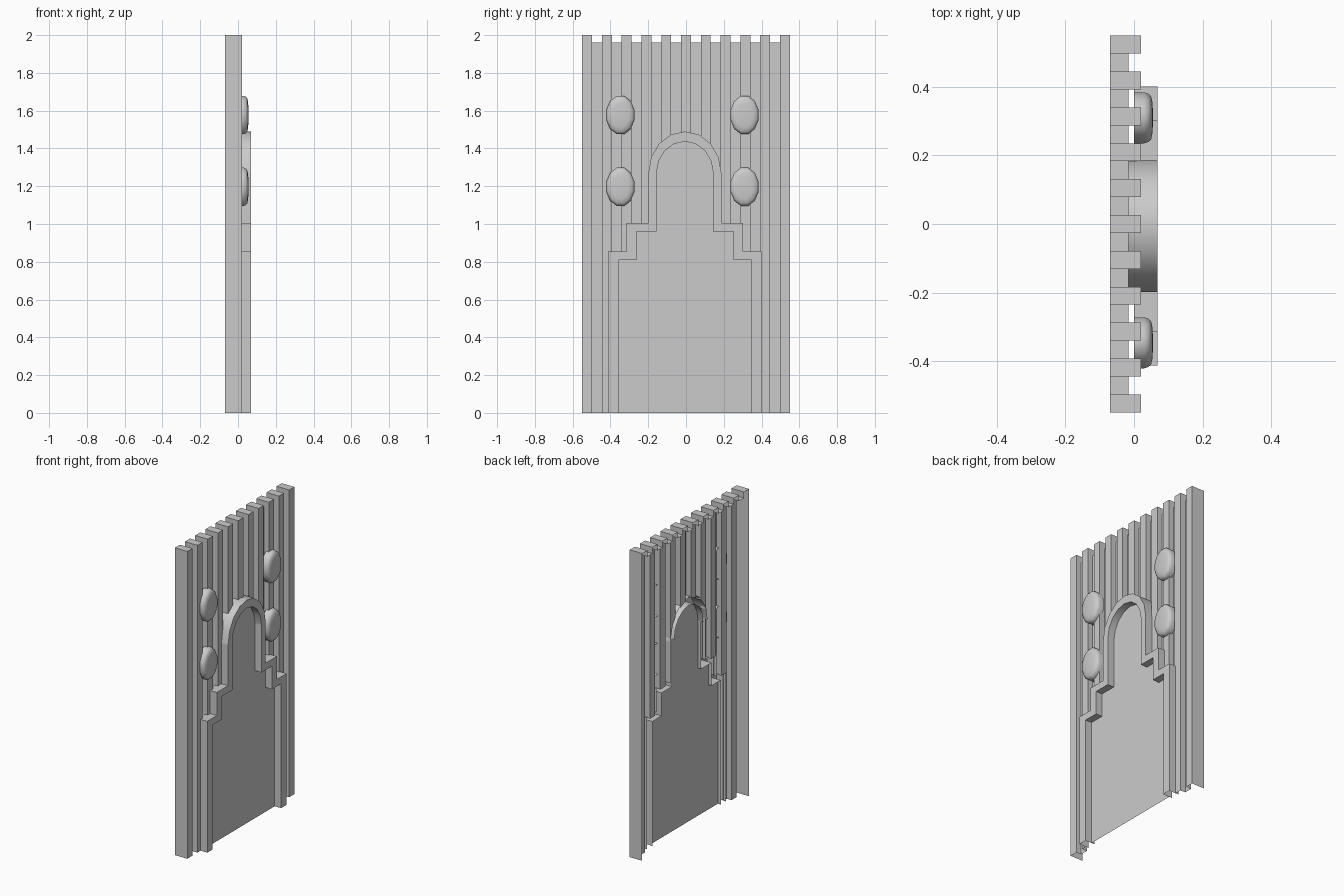
import bpy, bmesh, math

if "Cube" in bpy.data.objects:
    bpy.data.objects.remove(bpy.data.objects["Cube"])

CY = -0.006                              # doorway centre along y
BACK, GROOVE, RIB, FRONT = -0.07, -0.016, 0.02, 0.068
PANEL = 0.022
W = 1.1 / 21                             # width of one rib or groove


def finish(name, bm, smooth=None):
    bmesh.ops.remove_doubles(bm, verts=bm.verts, dist=0.0005)
    bmesh.ops.recalc_face_normals(bm, faces=bm.faces)
    me = bpy.data.meshes.new(name)
    bm.to_mesh(me)
    bm.free()
    ob = bpy.data.objects.new(name, me)
    bpy.context.collection.objects.link(ob)
    if smooth:
        bpy.ops.object.select_all(action='DESELECT')
        ob.select_set(True)
        bpy.context.view_layer.objects.active = ob
        bpy.ops.object.shade_smooth_by_angle(angle=math.radians(smooth))
    return ob


def face(bm, *pts):
    return bm.faces.new([bm.verts.new(p) for p in pts])


def outline(w1, w2, w3, z1, z2, spring, top):
    """Stepped doorway outline with an arched head, as (y, z) points."""
    left = [(-w1, 0), (-w1, z1), (-w2, z1), (-w2, z2), (-w3, z2)]
    arch = []
    for i in range(9):
        a = math.pi * (1 - i / 8)
        arch.append((w3 * math.cos(a), spring + (top - spring) * math.sin(a)))
    right = [(-y, z) for y, z in reversed(left)]
    return [(y + CY, z) for y, z in left + arch + right]


outer = outline(0.407, 0.308, 0.193, 0.855, 1.005, 1.27, 1.49)
inner = outline(0.352, 0.257, 0.15, 0.81, 0.96, 1.27, 1.437)


def floor_z(y):
    """Height at which the ribbed wall starts above the doorway."""
    d = abs(y - CY)
    if d > 0.403:
        return 0.0
    if d > 0.304:
        return 0.85
    if d > 0.189:
        return 1.0
    return 1.27 + 0.205 * math.sqrt(max(0, 1 - (d / 0.189) ** 2))


# Ribbed wall: hollow shell, open at the back and bottom
bm = bmesh.new()
breaks = [CY + s * d for s in (-1, 1) for d in (0.403, 0.304, 0.189, 0.165, 0.11, 0.05)]
for k in range(21):
    y0, y1 = -0.55 + k * W, -0.55 + (k + 1) * W
    x, top = (RIB, 2.0) if k % 2 == 0 else (GROOVE, 1.96)
    cuts = [y0] + sorted(b for b in breaks if y0 < b < y1) + [y1]
    for a, b in zip(cuts, cuts[1:]):
        za, zb = floor_z(a + 1e-4), floor_z(b - 1e-4)
        face(bm, (x, a, za), (x, b, zb), (x, b, top), (x, a, top))
    face(bm, (BACK, y0, top), (x, y0, top), (x, y1, top), (BACK, y1, top))
    if k:
        face(bm, (GROOVE, y0, floor_z(y0)), (RIB, y0, floor_z(y0)),
             (RIB, y0, 2), (GROOVE, y0, 2))
        face(bm, (BACK, y0, 1.96), (GROOVE, y0, 1.96), (GROOVE, y0, 2), (BACK, y0, 2))
for y in (-0.55, 0.55):
    face(bm, (BACK, y, 0), (RIB, y, 0), (RIB, y, 2), (BACK, y, 2))
finish("ribbed_wall", bm)

# Raised door frame following the outline
bm = bmesh.new()
for i in range(len(outer) - 1):
    (a, za), (b, zb) = outer[i], outer[i + 1]
    (c, zc), (d, zd) = inner[i], inner[i + 1]
    bx = GROOVE if 5 <= i < len(outer) - 6 else 0.0
    face(bm, (FRONT, a, za), (FRONT, b, zb), (FRONT, d, zd), (FRONT, c, zc))
    face(bm, (bx, a, za), (bx, b, zb), (FRONT, b, zb), (FRONT, a, za))
    face(bm, (bx, c, zc), (bx, d, zd), (FRONT, d, zd), (FRONT, c, zc))
finish("door_frame", bm, smooth=35)

# Recessed door panel
bm = bmesh.new()
bmesh.ops.triangulate(bm, faces=[face(bm, *[(PANEL, y, z) for y, z in inner])])
finish("door_panel", bm)

# Four oval bosses with rounded fronts
profile = [(0.0, 1.0), (0.03, 1.0), (0.042, 0.95), (0.05, 0.85), (0.054, 0.6)]
N = 12
for y in (-0.347, 0.31):
    for z in (1.197, 1.577):
        bm = bmesh.new()
        rings = []
        for x, r in profile:
            rings.append([bm.verts.new((x, y + 0.077 * r * math.cos(math.tau * (i + 0.5) / N),
                                        z + 0.105 * r * math.sin(math.tau * (i + 0.5) / N)))
                          for i in range(N)])
        for p, q in zip(rings, rings[1:]):
            for i in range(N):
                j = (i + 1) % N
                bm.faces.new((p[i], p[j], q[j], q[i]))
        tip = bm.verts.new((0.056, y, z))
        for i in range(N):
            bm.faces.new((rings[-1][i], rings[-1][(i + 1) % N], tip))
        finish("oval_boss", bm, smooth=60)
